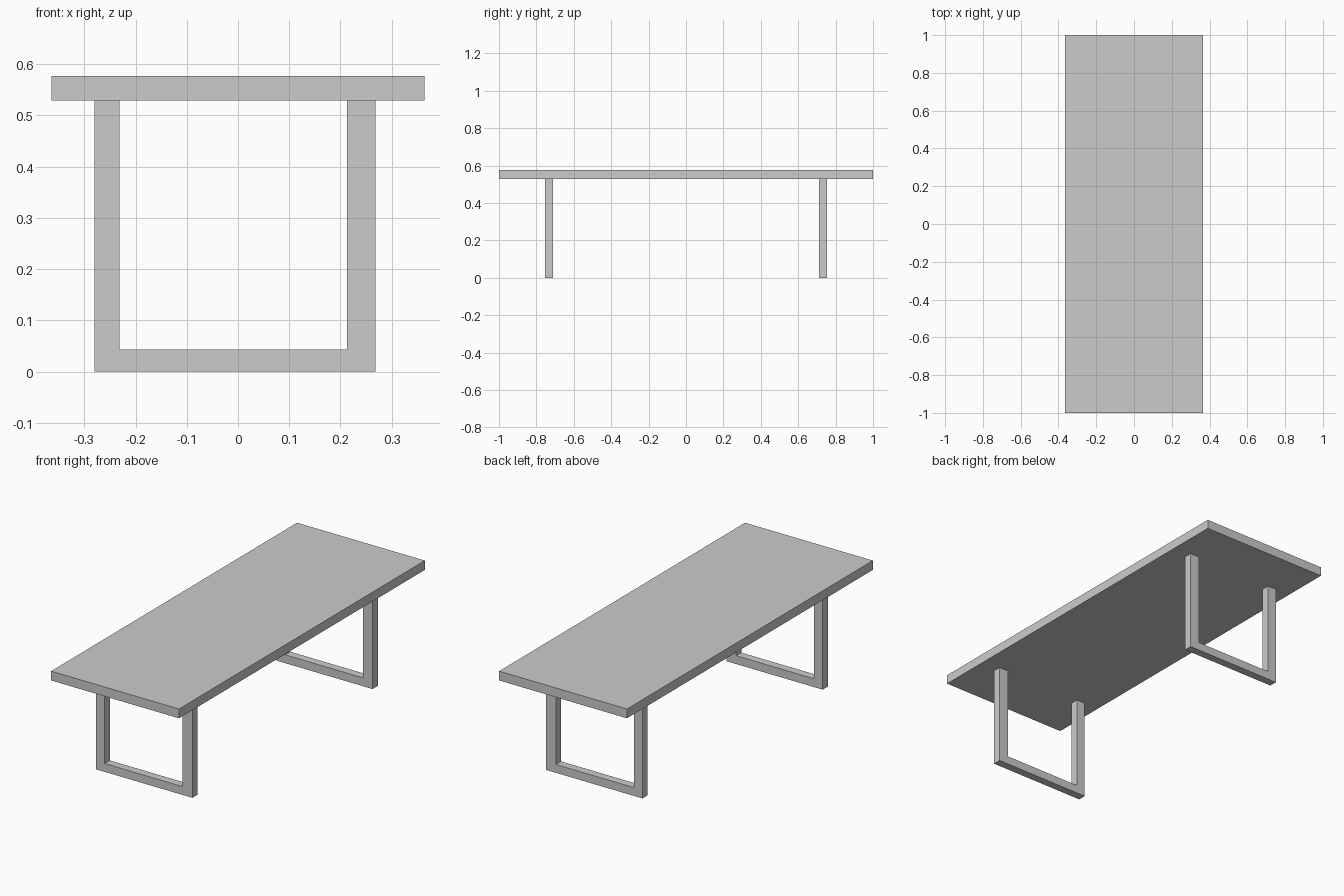
import bpy, bmesh

if "Cube" in bpy.data.objects:
    bpy.data.objects.remove(bpy.data.objects["Cube"])


def extruded(name, profile, y0, y1):
    """Extrude an x/z outline along y into a closed solid."""
    bm = bmesh.new()
    face = bm.faces.new([bm.verts.new((x, y0, z)) for x, z in profile])
    result = bmesh.ops.extrude_face_region(bm, geom=[face], use_keep_orig=True)
    moved = [v for v in result["geom"] if isinstance(v, bmesh.types.BMVert)]
    bmesh.ops.translate(bm, verts=moved, vec=(0, y1 - y0, 0))
    bmesh.ops.recalc_face_normals(bm, faces=bm.faces)
    mesh = bpy.data.meshes.new(name)
    bm.to_mesh(mesh)
    bm.free()
    obj = bpy.data.objects.new(name, mesh)
    bpy.context.collection.objects.link(obj)
    return obj


TOP_Z, UNDER_Z = 0.577, 0.529

# Table top slab
extruded("table_top", [(-0.364, UNDER_Z), (0.364, UNDER_Z),
                       (0.364, TOP_Z), (-0.364, TOP_Z)], -1, 1)

# U-shaped leg frames, front and back
frame = [(-0.280, UNDER_Z), (-0.280, 0), (0.268, 0), (0.268, UNDER_Z),
         (0.213, UNDER_Z), (0.213, 0.043), (-0.231, 0.043), (-0.231, UNDER_Z)]
for name, y in (("front_leg_frame", -0.733), ("back_leg_frame", 0.733)):
    extruded(name, frame, y - 0.021, y + 0.021)
